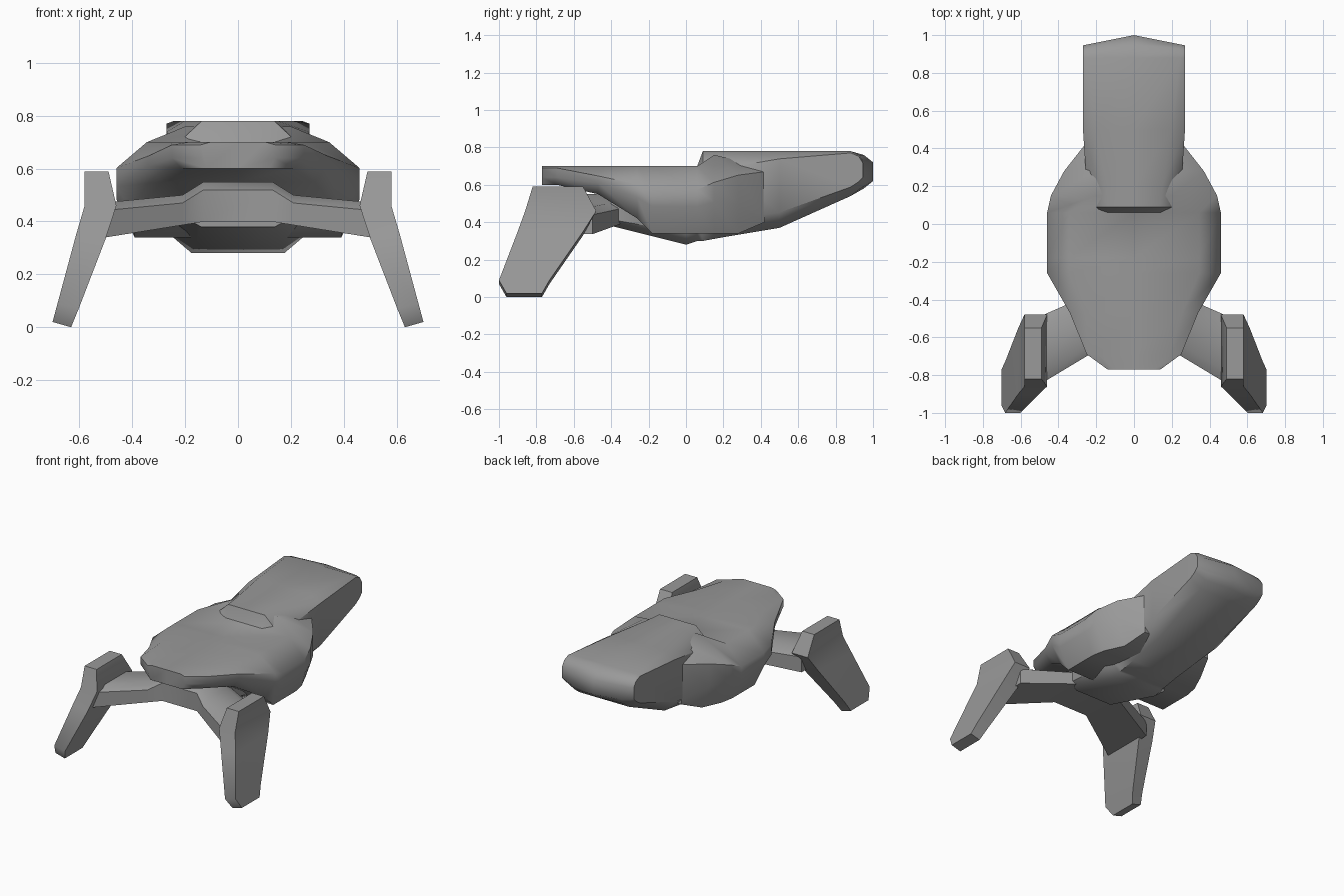
import bpy
import bmesh
import math

if "Cube" in bpy.data.objects:
    bpy.data.objects.remove(bpy.data.objects["Cube"])

shade = (0.32, 0.32, 0.32, 1)
grey = bpy.data.materials.new("plain grey")
grey.use_nodes = True
grey.diffuse_color = shade
grey.node_tree.nodes["Principled BSDF"].inputs["Base Color"].default_value = shade


def loft(name, rings):
    """Skin a row of closed rings, cap both ends and smooth the gentle edges."""
    bm = bmesh.new()
    rows = [[bm.verts.new(point) for point in ring] for ring in rings]
    for near, far in zip(rows, rows[1:]):
        for i in range(len(near)):
            bm.faces.new((near[i - 1], near[i], far[i], far[i - 1]))
    # Each cap is two halves, so a swept end keeps its middle crease
    for row in (rows[0], rows[-1]):
        middle = len(row) // 2
        bm.faces.new(row[:middle + 1])
        bm.faces.new(row[middle:] + row[:1])
    bmesh.ops.recalc_face_normals(bm, faces=bm.faces)
    mesh = bpy.data.meshes.new(name)
    bm.to_mesh(mesh)
    bm.free()
    for polygon in mesh.polygons:
        polygon.use_smooth = True
    mesh.set_sharp_from_angle(angle=math.radians(50))
    mesh.materials.append(grey)
    obj = bpy.data.objects.new(name, mesh)
    bpy.context.collection.objects.link(obj)


def body_ring(y, width, bottom, top, rim, shoulder, flank, base, sweep=0):
    """Bevelled symmetric section; the bevels are fractions of its size."""
    height = top - bottom
    half = [
        (width * rim, top),
        (width, top - height * shoulder),
        (width, bottom + height * flank),
        (width * base, bottom),
    ]
    mirrored = [(-x, z) for x, z in reversed(half)]
    outline = [(0, top)] + half + [(0, bottom)] + mirrored
    return [(x, y - sweep * abs(x), z) for x, z in outline]


def shell_ring(y, width, bottom, top=0.7, rim=0.75, shoulder=0.35, flank=0.4, base=0.85):
    return body_ring(y, width, bottom, top, rim, shoulder, flank, base)


def hull_ring(y, width, bottom, top=0.78, rim=0.9, shoulder=0.04, sweep=0):
    return body_ring(y, width, bottom, top, rim, shoulder, flank=0.2, base=0.7, sweep=sweep)


# Broad shell, from the thin front lip to the raised back
loft("shell", [
    shell_ring(-0.77, 0.14, 0.6, shoulder=0.1),
    shell_ring(-0.69, 0.25, 0.6, shoulder=0.1),
    shell_ring(-0.47, 0.34, 0.55),
    shell_ring(-0.26, 0.46, 0.42),
    shell_ring(-0.18, 0.46, 0.34),
    shell_ring(0.06, 0.46, 0.34),
    shell_ring(0.15, 0.44, 0.34, top=0.76, rim=0.45),
    shell_ring(0.28, 0.37, 0.34, top=0.73, rim=0.55, shoulder=0.2),
    shell_ring(0.42, 0.26, 0.4, shoulder=0.1, flank=0.1, base=1),
])

# Long hull, from the belly under the shell to the pointed tail
loft("hull", [
    hull_ring(-0.4, 0.2, 0.38, top=0.55),
    hull_ring(0, 0.25, 0.28, top=0.6),
    hull_ring(0.06, 0.25, 0.3, top=0.7, rim=0.55, shoulder=0.2),
    hull_ring(0.09, 0.25, 0.3, rim=0.55, shoulder=0.22),
    hull_ring(0.2, 0.25, 0.32, rim=0.6, shoulder=0.2),
    hull_ring(0.5, 0.27, 0.37, rim=0.75, shoulder=0.1),
    hull_ring(0.88, 0.27, 0.54),
    hull_ring(0.95, 0.27, 0.58, top=0.76, sweep=0.1),
    hull_ring(1, 0.27, 0.62, top=0.72, sweep=0.2),
])


def bar_ring(x, top):
    """The crossbar moves forward, widens and drops away from the middle."""
    reach = abs(x)
    front = -0.55 - reach * 0.6
    back = -0.27 - reach * 0.44
    bottom = 0.42 - reach * 0.16
    bevel = 0.03
    return [
        (x, front, bottom),
        (x, front, top - bevel),
        (x, front + bevel * 2, top),
        (x, back - bevel * 2, top),
        (x, back, top - bevel),
        (x, back, bottom),
    ]


# Arched crossbar between the legs
arch = [(0.13, 0.55), (0.21, 0.5), (0.52, 0.47)]
loft("crossbar", [bar_ring(-x, top) for x, top in reversed(arch)]
     + [bar_ring(x, top) for x, top in arch])


def leg_ring(side, z, front, back, thickness):
    """The leg is upright at the hip and leans outward below it."""
    hip, tilt = 0.46, 0.01
    outer = 0.58 + max(0, hip - z) * 0.27
    inner = outer - thickness
    drop = tilt if z < hip else 0
    return [
        (side * inner, front, z - drop),
        (side * outer, front, z + drop),
        (side * outer, back, z + drop),
        (side * inner, back, z - drop),
    ]


# Pair of flat, slanted legs
for label, side in (("left", 1), ("right", -1)):
    loft(label + "_leg", [
        leg_ring(side, 0.59, -0.82, -0.55, 0.09),
        leg_ring(side, 0.46, -0.86, -0.48, 0.12),
        leg_ring(side, 0.34, -0.9, -0.55, 0.11),
        leg_ring(side, 0.08, -1, -0.73, 0.08),
        leg_ring(side, 0.01, -0.96, -0.77, 0.07),
    ])
